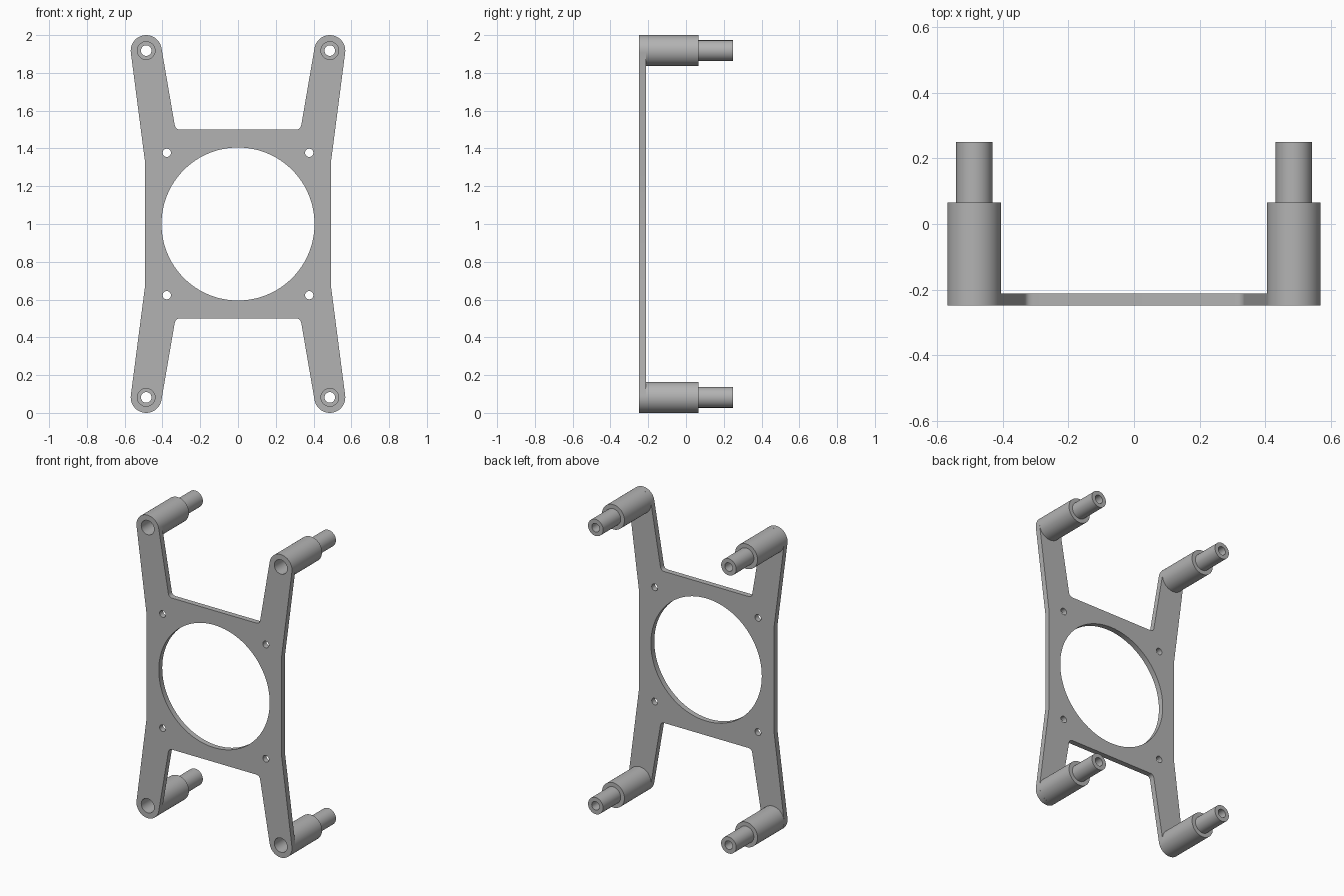
import bpy, bmesh
from math import sin, cos, pi, radians
from mathutils import Matrix, Vector

cube = bpy.data.objects.get("Cube")
if cube:
    bpy.data.objects.remove(cube, do_unlink=True)

grey = bpy.data.materials.new("plain grey")
grey.use_nodes = True
GREY = (0.45, 0.45, 0.45, 1)
grey.diffuse_color = GREY
grey.node_tree.nodes["Principled BSDF"].inputs["Base Color"].default_value = GREY

FRONT, PLATE_BACK, SHOULDER, TIP = -0.248, -0.212, 0.065, 0.249
POST_X, POST_Z, POST_R = 0.486, 0.918, 0.082   # heights measured from the centre
PEG_R, BORE_R, HOLE_R, BORE_END = 0.055, 0.047, 0.028, 0.03
SIGNS = [(1, 1), (-1, 1), (-1, -1), (1, -1)]


def arc(cx, cy, r, a0, a1, n):
    return [Vector((cx + r * cos(a0 + (a1 - a0) * i / n),
                    cy + r * sin(a0 + (a1 - a0) * i / n))) for i in range(n + 1)]


def circle(cx, cy, r, n):
    return arc(cx, cy, r, 0, 2 * pi, n)[:-1]


def finish(ob):
    ob.data.materials.clear()
    ob.data.materials.append(grey)
    bpy.ops.object.select_all(action='DESELECT')
    ob.select_set(True)
    bpy.context.view_layer.objects.active = ob
    bpy.ops.object.shade_smooth_by_angle(angle=radians(25))


# Plate outline: one quarter, from side kink round the arm end to the filleted inner corner
quarter = [Vector((0.493, 0.335))]
quarter += arc(POST_X, POST_Z, POST_R, radians(-7.5), radians(170), 28)
corner = Vector((0.331, 0.5))
up = corner + (quarter[-1] - corner).normalized() * 0.025
side = corner - Vector((0.025, 0))
for i in range(7):
    t = i / 6
    quarter.append(up * (1 - t) ** 2 + corner * 2 * t * (1 - t) + side * t * t)

outline = []
for sx, sz in SIGNS:
    pts = quarter if sx * sz > 0 else quarter[::-1]
    outline += [Vector((p.x * sx, p.y * sz)) for p in pts]

# Loops cut from the plate: fan opening, screw holes, post bores
loops = [outline, circle(0, 0, 0.405, 96)]
for sx, sz in SIGNS:
    loops.append(circle(sx * 0.377, sz * 0.377, 0.022, 24))
    loops.append(circle(sx * POST_X, sz * POST_Z, BORE_R, 40))

curve = bpy.data.curves.new("plate_profile", 'CURVE')
curve.dimensions = '2D'
curve.fill_mode = 'BOTH'
curve.extrude = (PLATE_BACK - FRONT) / 2
for loop in loops:
    sp = curve.splines.new('POLY')
    sp.points.add(len(loop) - 1)
    for pt, p in zip(sp.points, loop):
        pt.co = (p.x, p.y, 0, 1)
    sp.use_cyclic_u = True

plate = bpy.data.objects.new("fan_plate", curve)
bpy.context.collection.objects.link(plate)
bpy.ops.object.select_all(action='DESELECT')
plate.select_set(True)
bpy.context.view_layer.objects.active = plate
bpy.ops.object.convert(target='MESH')
plate = bpy.context.view_layer.objects.active
bm = bmesh.new()
bm.from_mesh(plate.data)
bmesh.ops.remove_doubles(bm, verts=bm.verts, dist=0.00005)
bm.transform(Matrix.Translation((0, (FRONT + PLATE_BACK) / 2, 1)) @ Matrix.Rotation(pi / 2, 4, 'X'))
bmesh.ops.recalc_face_normals(bm, faces=bm.faces)
bm.to_mesh(plate.data)
bm.free()
finish(plate)

# Hollow stepped posts, turned from one profile of (radius, depth)
profile = [(POST_R, PLATE_BACK), (POST_R, SHOULDER), (PEG_R, SHOULDER), (PEG_R, TIP),
           (HOLE_R, TIP), (HOLE_R, BORE_END), (BORE_R, BORE_END), (BORE_R, PLATE_BACK)]


def post(name, x, z, n=40):
    bm = bmesh.new()
    rings = [[bm.verts.new((x + p.x, y, z + p.y)) for p in circle(0, 0, r, n)]
             for r, y in profile]
    for a, b in zip(rings, rings[1:]):
        for i in range(n):
            j = (i + 1) % n
            bm.faces.new((a[i], b[i], b[j], a[j]))
    bmesh.ops.recalc_face_normals(bm, faces=bm.faces)
    # The outer wall comes first and must face away from the axis
    bm.faces.ensure_lookup_table()
    f = bm.faces[0]
    if f.normal.dot(f.calc_center_median() - Vector((x, f.calc_center_median().y, z))) < 0:
        bmesh.ops.reverse_faces(bm, faces=bm.faces)
    me = bpy.data.meshes.new(name)
    bm.to_mesh(me)
    bm.free()
    ob = bpy.data.objects.new(name, me)
    bpy.context.collection.objects.link(ob)
    finish(ob)


for sx, sz in SIGNS:
    name = ("upper" if sz > 0 else "lower") + ("_left" if sx > 0 else "_right") + "_post"
    post(name, sx * POST_X, 1 + sz * POST_Z)
